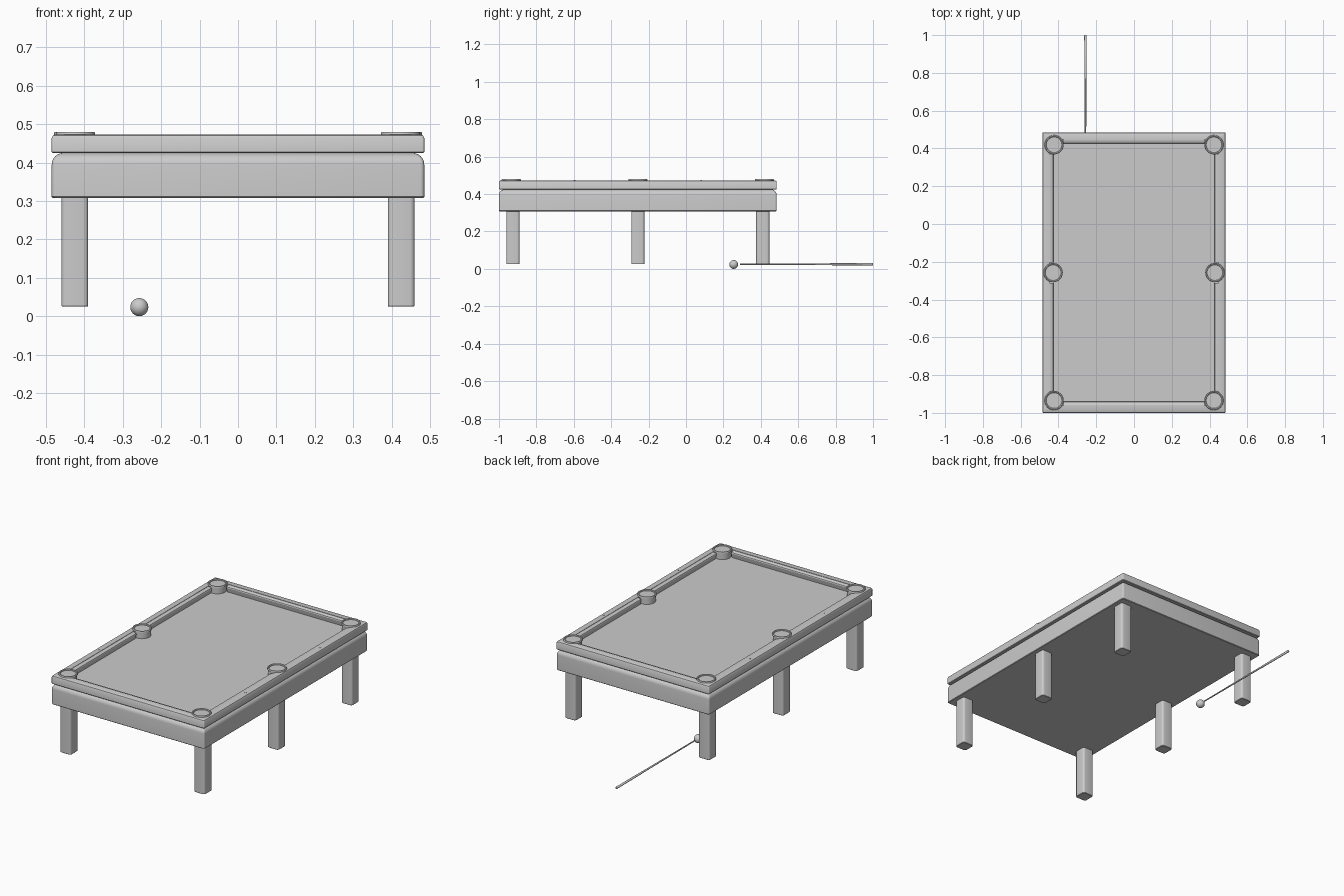
import bpy, bmesh, math
from mathutils import Matrix, Vector

if "Cube" in bpy.data.objects:
    bpy.data.objects.remove(bpy.data.objects["Cube"])

CY = -0.2575             # table centre in y
HX, HY = 0.485, 0.7425   # table half sizes

grey = bpy.data.materials.new("plain grey")
grey.diffuse_color = (0.6, 0.6, 0.6, 1)
grey.use_nodes = True
grey.node_tree.nodes["Principled BSDF"].inputs["Base Color"].default_value = grey.diffuse_color


def finish(name, bm, smooth=True):
    bmesh.ops.recalc_face_normals(bm, faces=bm.faces)
    me = bpy.data.meshes.new(name)
    bm.to_mesh(me)
    bm.free()
    me.materials.append(grey)
    ob = bpy.data.objects.new(name, me)
    bpy.context.collection.objects.link(ob)
    if smooth:
        bpy.ops.object.select_all(action='DESELECT')
        ob.select_set(True)
        bpy.context.view_layer.objects.active = ob
        bpy.ops.object.shade_smooth_by_angle(angle=math.radians(35))
    return ob


def rounded_rect(hx, hy, r, n=4):
    pts = []
    for q, (sx, sy) in enumerate([(1, 1), (-1, 1), (-1, -1), (1, -1)]):
        for k in range(n + 1):
            a = math.pi / 2 * (q + k / n)
            pts.append((sx * (hx - r) + r * math.cos(a), sy * (hy - r) + r * math.sin(a)))
    return pts


def loft(name, center, hx, hy, r, profile, closed=False):
    """Stack rounded rectangles; profile holds (inset, z)."""
    bm = bmesh.new()
    rings = []
    for inset, z in profile:
        rings.append([bm.verts.new((center[0] + x, center[1] + y, z))
                      for x, y in rounded_rect(hx - inset, hy - inset, r)])
    pairs = list(zip(rings, rings[1:]))
    if closed:
        pairs.append((rings[-1], rings[0]))
    else:
        bm.faces.new(rings[0])
        bm.faces.new(rings[-1])
    for a, b in pairs:
        for i in range(len(a)):
            j = (i + 1) % len(a)
            bm.faces.new((a[i], a[j], b[j], b[i]))
    return finish(name, bm)


def lathe(name, center, profile, n=32, along_y=False):
    """Revolve (radius, height) around an axis through center."""
    bm = bmesh.new()
    vs = [bm.verts.new((r, 0, z)) for r, z in profile]
    es = [bm.edges.new(p) for p in zip(vs, vs[1:])]
    bmesh.ops.spin(bm, geom=vs + es, cent=(0, 0, 0), axis=(0, 0, 1),
                   angle=2 * math.pi, steps=n)
    bmesh.ops.remove_doubles(bm, verts=bm.verts, dist=1e-5)
    m = Matrix.Translation(center)
    if along_y:
        m = m @ Matrix.Rotation(-math.pi / 2, 4, 'X')
    bm.transform(m)
    return finish(name, bm)


def cushion(name, start, end, inward):
    """Extrude the cushion section from start to end."""
    section = [(-0.002, 0.43), (-0.002, 0.471), (0.004, 0.471), (0.019, 0.466),
               (0.021, 0.461), (0.014, 0.43)]
    bm = bmesh.new()
    rings = [[bm.verts.new(Vector((p[0], p[1], z)) + Vector(inward) * d) for d, z in section]
             for p in (start, end)]
    for ring in rings:
        bm.faces.new(ring)
    for i in range(len(section)):
        j = (i + 1) % len(section)
        bm.faces.new((rings[0][i], rings[0][j], rings[1][j], rings[1][i]))
    return finish(name, bm, False)


# apron body with rounded upper edge
arc = [(0.03 * (1 - math.cos(a)), 0.395 + 0.03 * math.sin(a))
       for a in [math.pi / 2 * k / 6 for k in range(7)]]
loft("apron", (0, CY), HX, HY, 0.010, [(0.003, 0.308), (0, 0.311)] + arc)

# playing bed
loft("playing_bed", (0, CY), HX - 0.035, HY - 0.035, 0.004, [(0, 0.42), (0, 0.436)])

# rail frame
loft("rail_frame", (0, CY), HX, HY, 0.006,
     [(0.003, 0.425), (0, 0.428), (0, 0.464), (0.003, 0.470), (0.009, 0.473),
      (0.038, 0.473), (0.038, 0.425)], closed=True)

# six legs
for sx in (-1, 1):
    for k in (-1, 0, 1):
        loft("leg", (sx * 0.425, CY + k * 0.668), 0.035, 0.035, 0.012,
             [(0.002, 0.025), (0, 0.027), (0, 0.32)])

# six pockets, each a cup with a raised ring
for sx in (-1, 1):
    for k in (-1, 0, 1):
        pos = (sx * (0.428 if k == 0 else 0.423), CY + k * 0.677, 0)
        lathe("pocket", pos,
              [(0, 0.425), (0.046, 0.425), (0.046, 0.470), (0.051, 0.472), (0.051, 0.477),
               (0.049, 0.480), (0.044, 0.480), (0.041, 0.477), (0.041, 0.474), (0, 0.474)])

# cushions between the pockets
ix, iy = HX - 0.038, HY - 0.038
for s in (-1, 1):
    cushion("end_cushion", (-0.372, CY + s * iy), (0.372, CY + s * iy), (0, -s, 0))
    for t in (-1, 1):
        cushion("side_cushion", (s * ix, CY + t * 0.055), (s * ix, CY + t * 0.628), (-s, 0, 0))
        # sight marker on the long rail
        lathe("sight_marker", (s * 0.465, CY + t * 0.339, 0),
              [(0, 0.470), (0.005, 0.470), (0.005, 0.4745), (0, 0.4745)], n=8)

# cue ball
bm = bmesh.new()
bmesh.ops.create_uvsphere(bm, u_segments=32, v_segments=16, radius=0.0235,
                          matrix=Matrix.Translation((-0.257, 0.255, 0.0235)))
finish("ball", bm)

# cue stick: tapered shaft and thicker butt
lathe("cue_shaft", (-0.257, 0, 0.025),
      [(0, 0.289), (0.003, 0.289), (0.0035, 0.292), (0.005, 0.77), (0, 0.77)], n=16, along_y=True)
lathe("cue_butt", (-0.257, 0, 0.025),
      [(0, 0.77), (0.0055, 0.77), (0.0065, 0.997), (0.005, 1.0), (0, 1.0)], n=16, along_y=True)
